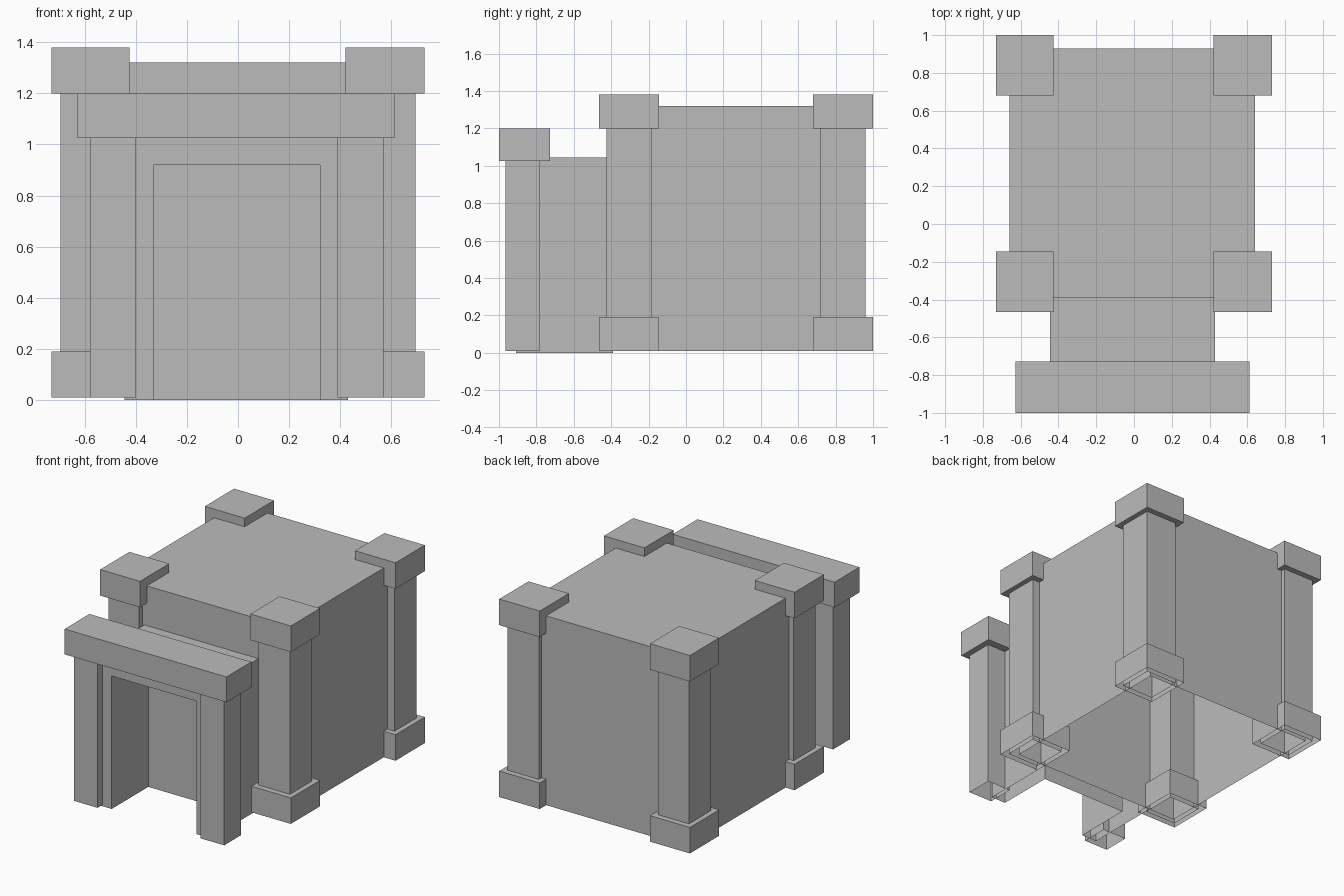
import bpy, bmesh

cube = bpy.data.objects.get("Cube")
if cube:
    bpy.data.objects.remove(cube, do_unlink=True)

stone = bpy.data.materials.new("grey_stone")
stone.use_nodes = True
stone.diffuse_color = (0.5, 0.5, 0.5, 1)
stone.node_tree.nodes["Principled BSDF"].inputs["Base Color"].default_value = (0.5, 0.5, 0.5, 1)

GROUND = 0.01


def finish(name, bm):
    mesh = bpy.data.meshes.new(name)
    bm.to_mesh(mesh)
    bm.free()
    mesh.materials.append(stone)
    obj = bpy.data.objects.new(name, mesh)
    bpy.context.collection.objects.link(obj)
    return obj


def box(name, x, y, z, open_bottom=False):
    """Box from three (min, max) ranges, optionally a shell without its underside."""
    bm = bmesh.new()
    bmesh.ops.create_cube(bm, size=1)
    for v in bm.verts:
        v.co = [r[0] if c < 0 else r[1] for c, r in zip(v.co, (x, y, z))]
    bm.normal_update()
    if open_bottom:
        under = [f for f in bm.faces if f.normal.z < -0.5]
        bmesh.ops.delete(bm, geom=under, context='FACES_ONLY')
    return finish(name, bm)


# Main hall, hollow and open underneath
box("main_hall", (-0.66, 0.64), (-0.39, 0.93), (GROUND, 1.32), True)

# Corner columns, each with a wide base and cap
for side, x0, x1 in (("right", -0.73, -0.425), ("left", 0.42, 0.73)):
    for end, y0, y1 in (("front", -0.465, -0.145), ("back", 0.68, 1.0)):
        tag = f"{end}_{side}"
        shaft_x, shaft_y = (x0 + 0.035, x1 - 0.035), (y0 + 0.04, y1 - 0.04)
        box(f"column_{tag}", shaft_x, shaft_y, (GROUND, 1.21), True)
        box(f"column_base_{tag}", (x0, x1), (y0, y1), (GROUND, 0.19), True)
        box(f"column_cap_{tag}", (x0, x1), (y0, y1), (1.2, 1.38))


# Porch: front frame with outer walls and a recessed doorway
def porch():
    bm = bmesh.new()
    front, back, door = -0.91, -0.39, -0.51

    def arch(x0, x1, top, y):
        corners = ((x0, 0), (x0, top), (x1, top), (x1, 0))
        return [bm.verts.new((px, y, pz)) for px, pz in corners]

    outer, outer_back = arch(-0.445, 0.43, 1.045, front), arch(-0.445, 0.43, 1.045, back)
    inner, inner_back = arch(-0.33, 0.32, 0.92, front), arch(-0.33, 0.32, 0.92, door)
    for a, b in ((outer, outer_back), (outer, inner), (inner, inner_back)):
        for i in range(3):
            bm.faces.new((a[i], a[i + 1], b[i + 1], b[i]))
    bm.faces.new(inner_back)
    bmesh.ops.recalc_face_normals(bm, faces=bm.faces)
    # Outer roof must face upwards
    bm.normal_update()
    roof = max(bm.faces, key=lambda f: f.calc_center_median().z)
    if roof.normal.z < 0:
        bmesh.ops.reverse_faces(bm, faces=bm.faces)
    finish("porch", bm)


porch()

# Porch pillars and the beam across them
for side, x0, x1 in (("right", -0.58, -0.4), ("left", 0.39, 0.57)):
    box(f"porch_pillar_{side}", (x0, x1), (-0.965, -0.78), (GROUND, 1.04), True)
box("porch_beam", (-0.628, 0.612), (-1.0, -0.728), (1.025, 1.2))
